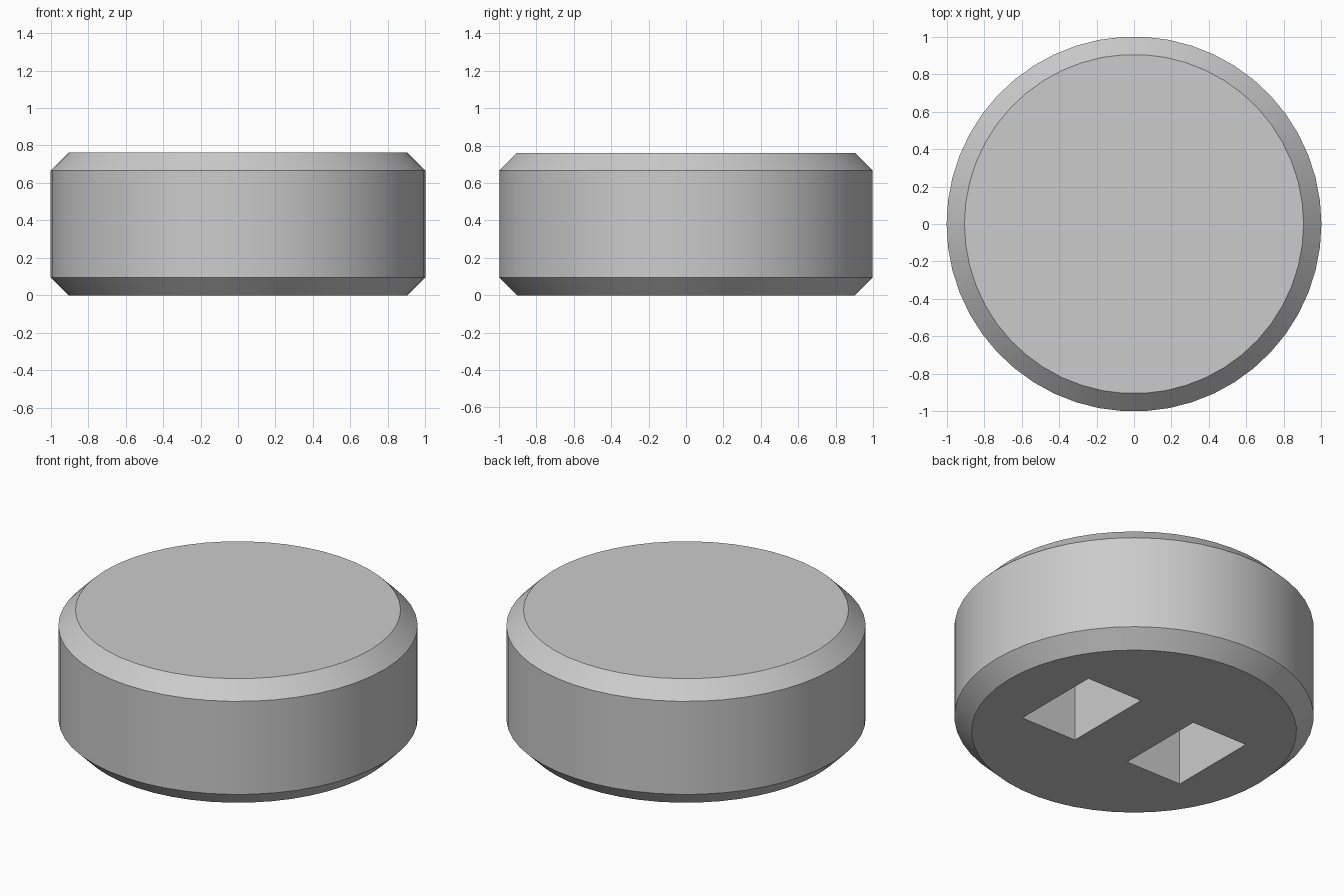
import bpy
import bmesh
import math

cube = bpy.data.objects.get("Cube")
if cube:
    bpy.data.objects.remove(cube)

U = 2 / 21            # one design unit: the disc is 21 across and 8 tall
SEGMENTS = 50
HEIGHT = 8 * U
POCKET_DEPTH = 5 * U

grey = bpy.data.materials.new("plain grey")
grey.use_nodes = True
colour = (0.6, 0.6, 0.6, 1)
grey.diffuse_color = colour
grey.node_tree.nodes["Principled BSDF"].inputs["Base Color"].default_value = colour


def make_object(name, bm):
    mesh = bpy.data.meshes.new(name)
    bm.to_mesh(mesh)
    bm.free()
    mesh.materials.append(grey)
    obj = bpy.data.objects.new(name, mesh)
    bpy.context.collection.objects.link(obj)
    return obj


# Chamfered disc lofted through four rings
bm = bmesh.new()
rings = []
for radius, z in ((1 - U, 0), (1, U), (1, HEIGHT - U), (1 - U, HEIGHT)):
    angles = [math.tau * i / SEGMENTS for i in range(SEGMENTS)]
    rings.append([bm.verts.new((radius * math.cos(a), radius * math.sin(a), z))
                  for a in angles])
for low, high in zip(rings, rings[1:]):
    for i in range(SEGMENTS):
        j = (i + 1) % SEGMENTS
        bm.faces.new((low[i], low[j], high[j], high[i]))
bm.faces.new(rings[0][::-1])
bm.faces.new(rings[-1])
disc = make_object("disc_body", bm)

# Two rectangular pockets cut up into the underside
for side, name in ((-1, "right_pocket_cutter"), (1, "left_pocket_cutter")):
    bm = bmesh.new()
    bmesh.ops.create_cube(bm, size=1)
    bmesh.ops.scale(bm, vec=(4 * U, 6 * U, 2 * POCKET_DEPTH), verts=bm.verts)
    bmesh.ops.translate(bm, vec=(side * 4 * U, 0, 0), verts=bm.verts)
    cutter = make_object(name, bm)
    cutter.hide_render = True
    cutter.hide_set(True)
    cut = disc.modifiers.new(name, "BOOLEAN")
    cut.operation = "DIFFERENCE"
    cut.solver = "EXACT"
    cut.object = cutter

# Smooth the round wall, keep the chamfers and pockets crisp
bpy.context.view_layer.objects.active = disc
disc.select_set(True)
for modifier in list(disc.modifiers):
    bpy.ops.object.modifier_apply(modifier=modifier.name)
bpy.ops.object.shade_smooth_by_angle(angle=math.radians(30))
